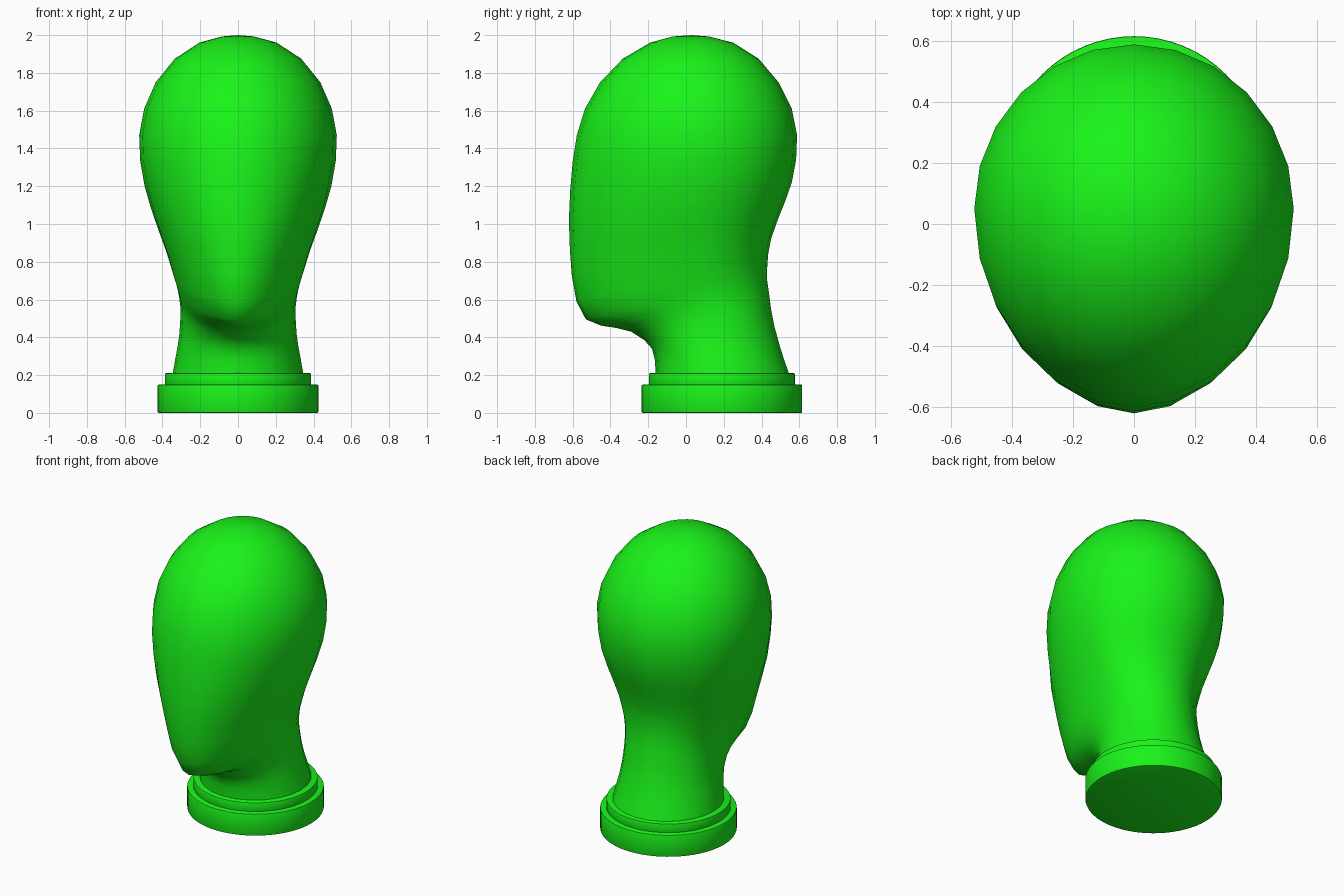
import bpy, bmesh, math

if "Cube" in bpy.data.objects:
    bpy.data.objects.remove(bpy.data.objects["Cube"])

green = bpy.data.materials.new("green")
green.diffuse_color = (0.01, 0.9, 0.01, 1)
green.use_nodes = True
green.node_tree.nodes["Principled BSDF"].inputs["Base Color"].default_value = green.diffuse_color

SIDES = 24
# Head rings: front y, front z, back y, back z, half width, y of widest point, front pinch
RINGS = [
    (-.160, .20, .548, .20, .347, .19, 1.0),
    (-.165, .28, .520, .28, .333, .18, 1.0),
    (-.180, .34, .495, .36, .320, .16, 1.0),
    (-.220, .385, .470, .45, .310, .15, 1.1),
    (-.290, .43, .450, .55, .305, .14, 1.2),
    (-.370, .45, .440, .63, .305, .13, 1.25),
    (-.450, .462, .430, .70, .312, .12, 1.25),
    (-.530, .495, .430, .77, .325, .11, 1.2),
    (-.580, .59, .435, .84, .350, .10, 1.15),
    (-.605, .73, .450, .92, .380, .09, 1.1),
    (-.615, .87, .485, 1.02, .420, .08, 1.05),
    (-.620, 1.02, .525, 1.12, .460, .07, 1.0),
    (-.613, 1.18, .560, 1.22, .495, .06, 1.0),
    (-.600, 1.33, .583, 1.34, .518, .05, 1.0),
    (-.578, 1.47, .588, 1.47, .523, .05, 1.0),
    (-.535, 1.61, .560, 1.61, .497, .05, 1.0),
    (-.455, 1.75, .490, 1.75, .436, .04, 1.0),
    (-.335, 1.875, .385, 1.875, .335, .03, 1.0),
    (-.190, 1.96, .250, 1.96, .205, .03, 1.0),
    (-.070, 1.993, .120, 1.993, .085, .03, 1.0),
]


def finish(name, bm):
    bmesh.ops.recalc_face_normals(bm, faces=bm.faces)
    mesh = bpy.data.meshes.new(name)
    bm.to_mesh(mesh)
    bm.free()
    mesh.materials.append(green)
    obj = bpy.data.objects.new(name, mesh)
    bpy.context.collection.objects.link(obj)
    return obj


def smooth(obj, degrees):
    bpy.ops.object.select_all(action='DESELECT')
    obj.select_set(True)
    bpy.context.view_layer.objects.active = obj
    bpy.ops.object.shade_smooth_by_angle(angle=math.radians(degrees))


# Head and neck: tilted egg-shaped rings joined into one skin
bm = bmesh.new()
loops = []
for fy, fz, by, bz, w, mid, pinch in RINGS:
    loop = []
    for i in range(SIDES):
        a = 2 * math.pi * i / SIDES
        s, c = math.sin(a), math.cos(a)
        y = mid + c * ((by - mid) if c > 0 else (mid - fy))
        p = pinch if c < 0 else 1.0
        x = math.copysign(w * abs(s) ** p, s)
        z = fz + (bz - fz) * (y - fy) / (by - fy)
        loop.append(bm.verts.new((x, y, z)))
    loops.append(loop)
for low, high in zip(loops, loops[1:]):
    for i in range(SIDES):
        j = (i + 1) % SIDES
        bm.faces.new((low[i], low[j], high[j], high[i]))
crown = bm.verts.new((0, .03, 2.0))
for i in range(SIDES):
    bm.faces.new((loops[-1][i], loops[-1][(i + 1) % SIDES], crown))
bm.faces.new(loops[0][::-1])
smooth(finish("mannequin_head", bm), 70)


# Stepped round base
def disc(name, radius, z0, z1):
    bm = bmesh.new()
    bmesh.ops.create_cone(bm, cap_ends=True, segments=64, radius1=radius,
                          radius2=radius, depth=z1 - z0)
    bmesh.ops.translate(bm, verts=bm.verts, vec=(0, .19, (z0 + z1) / 2))
    rims = [e for e in bm.edges if abs(e.verts[0].co.z - e.verts[1].co.z) < 1e-5]
    bmesh.ops.bevel(bm, geom=rims, offset=.006, segments=2, affect='EDGES', profile=.5)
    smooth(finish(name, bm), 35)


disc("base_plinth", .425, 0, .15)
disc("base_collar", .387, .14, .21)
